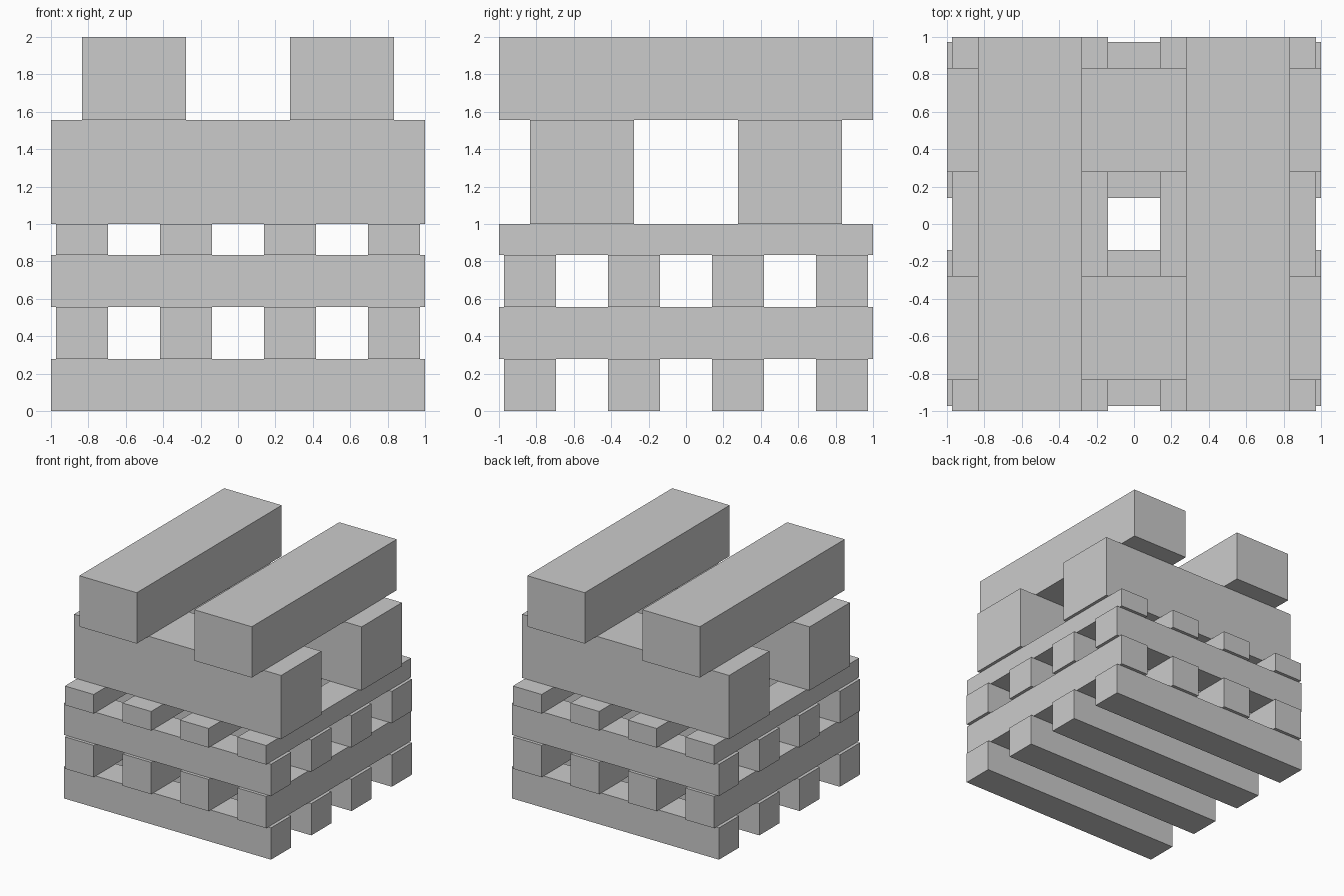
import bpy

cube = bpy.data.objects.get("Cube")
if cube:
    bpy.data.objects.remove(cube, do_unlink=True)

# Single plain grey
grey = bpy.data.materials.new("plain grey")
grey.use_nodes = True
colour = (0.6, 0.6, 0.6, 1)
grey.diffuse_color = colour
grey.node_tree.nodes["Principled BSDF"].inputs["Base Color"].default_value = colour

UNIT = 1 / 3.6  # width of a small beam


def add_beam(name, axis, offset, width, bottom, top):
    """Full-length beam along the given axis, shifted sideways by offset."""
    along_x = axis == "x"
    location = (0 if along_x else offset, offset if along_x else 0, (bottom + top) / 2)
    bpy.ops.mesh.primitive_cube_add(size=1, location=location)
    beam = bpy.context.object
    beam.name = name
    beam.scale = (2 if along_x else width, width if along_x else 2, top - bottom)
    bpy.ops.object.transform_apply(location=False, rotation=False, scale=True)
    beam.data.materials.append(grey)


small = [-3 * UNIT, -UNIT, UNIT, 3 * UNIT]
large = [-2 * UNIT, 2 * UNIT]

# Crossing layers from the ground up: name, axis, offsets, width, bottom, top
layers = [
    ("bottom_beam", "x", small, UNIT, 0, UNIT),
    ("lower_cross_beam", "y", small, UNIT, UNIT, 2 * UNIT),
    ("middle_beam", "x", small, UNIT, 2 * UNIT, 3 * UNIT),
    ("thin_cross_beam", "y", small, UNIT, 3 * UNIT, 1.0),
    ("large_beam", "x", large, 2 * UNIT, 1.0, 1 + 2 * UNIT),
    ("top_cross_beam", "y", large, 2 * UNIT, 1 + 2 * UNIT, 2.0),
]
for name, axis, offsets, width, bottom, top in layers:
    for number, offset in enumerate(offsets, 1):
        add_beam(f"{name}_{number}", axis, offset, width, bottom, top)
